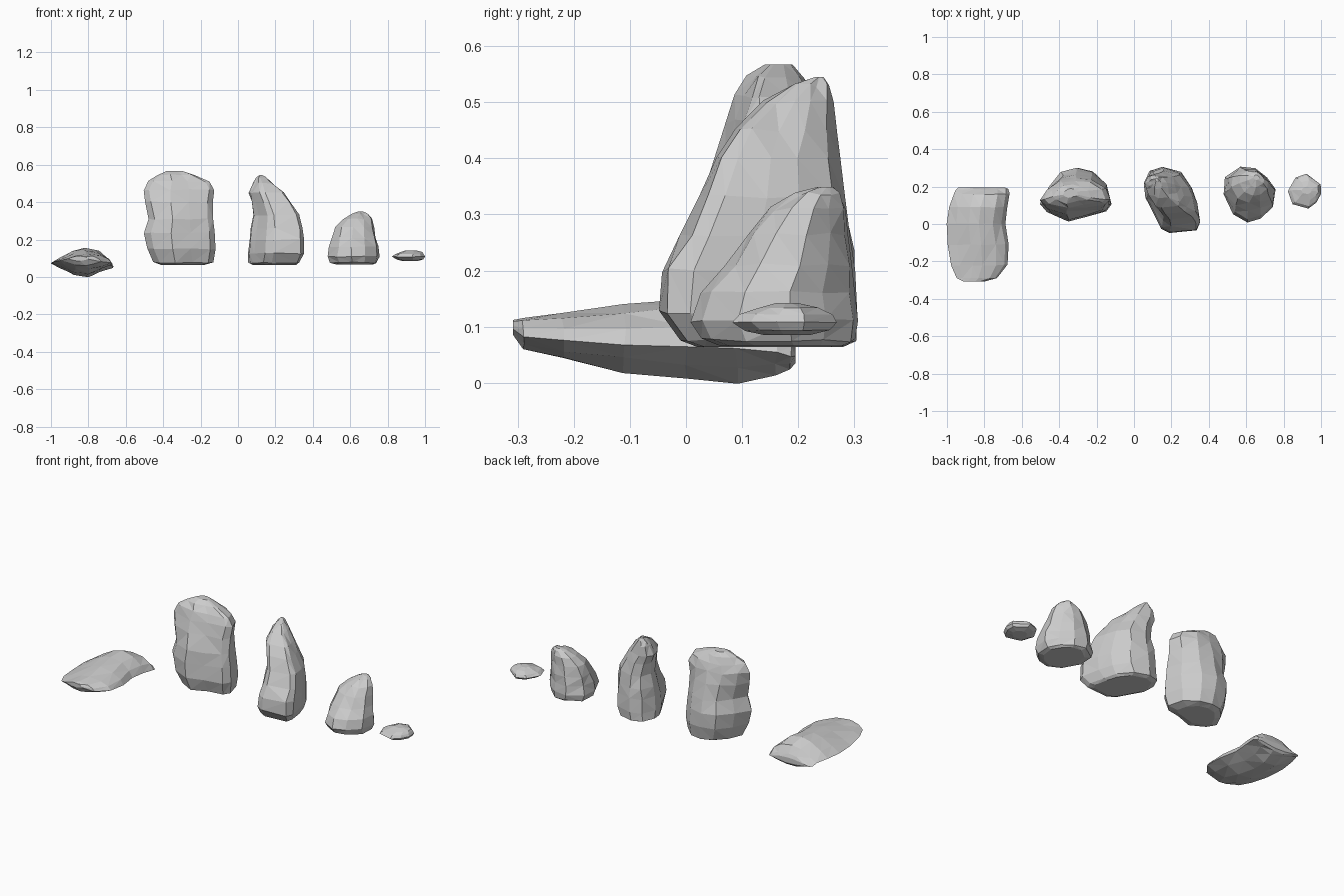
import bpy, bmesh, random

random.seed(4)


def rock(name, outline, rings, along="z", jitter=0.004):
    """Loft a faceted stone: the outline is fitted into each ring's box.
    ring = (position along axis, u min, u max, v min, v max)"""
    us, vs = [p[0] for p in outline], [p[1] for p in outline]
    u0, v0 = min(us), min(vs)
    unit = [((u - u0) / (max(us) - u0), (v - v0) / (max(vs) - v0)) for u, v in outline]
    bm = bmesh.new()
    loops = []
    for i, (h, a, b, c, d) in enumerate(rings):
        amount = jitter if 0 < i < len(rings) - 1 else 0
        loop = []
        for u, v in unit:
            x, y, z = a + u * (b - a), c + v * (d - c), h
            if along == "y":
                y, z = z, y
            j = [random.uniform(-amount, amount) for _ in range(3)]
            loop.append(bm.verts.new((x + j[0], y + j[1], z + j[2])))
        loops.append(loop)
    n = len(outline)
    for lo, hi in zip(loops, loops[1:]):
        for k in range(n):
            m = (k + 1) % n
            bm.faces.new((lo[k], lo[m], hi[m], hi[k]))
    bm.faces.new(loops[0][::-1])
    bm.faces.new(loops[-1])
    bmesh.ops.triangulate(bm, faces=bm.faces[:])
    bmesh.ops.recalc_face_normals(bm, faces=bm.faces[:])
    me = bpy.data.meshes.new(name)
    bm.to_mesh(me)
    bm.free()
    ob = bpy.data.objects.new(name, me)
    bpy.context.collection.objects.link(ob)
    return ob


# Flat slab lying on the ground, lofted front to back
rock("flat_stone",
     [(-1, .075), (-.95, .045), (-.88, .01), (-.8, .0), (-.73, .03), (-.67, .06),
      (-.69, .1), (-.74, .14), (-.82, .155), (-.88, .145), (-.95, .105)],
     [(-.308, -.91, -.80, .085, .112), (-.29, -.95, -.73, .062, .117),
      (-.22, -.975, -.675, .042, .125), (-.11, -.995, -.668, .02, .138),
      (0, -1, -.69, .006, .150), (.09, -.985, -.68, .0, .154),
      (.16, -.965, -.665, .014, .125), (.185, -.955, -.67, .024, .085),
      (.195, -.94, -.69, .035, .068)], along="y", jitter=.003)

# Tall broad stone
rock("broad_stone",
     [(-.51, .107), (-.475, .06), (-.365, .01), (-.26, .04), (-.15, .07), (-.123, .107),
      (-.15, .21), (-.225, .283), (-.31, .305), (-.395, .283), (-.465, .2)],
     [(.064, -.41, -.18, .08, .25), (.076, -.45, -.135, .04, .285),
      (.15, -.487, -.123, .012, .303), (.235, -.503, -.123, .012, .297),
      (.31, -.48, -.135, .022, .282), (.40, -.495, -.138, .047, .263),
      (.465, -.508, -.124, .07, .248), (.51, -.48, -.15, .085, .232),
      (.545, -.435, -.23, .11, .212), (.567, -.38, -.30, .14, .19)])

# Tall pointed stone leaning to its straight left side
rock("pointed_stone",
     [(.053, .214), (.06, .15), (.085, .1), (.145, -.016), (.19, -.043), (.337, -.025),
      (.355, .016), (.335, .12), (.31, .2), (.25, .283), (.15, .315), (.085, .294)],
     [(.064, .08, .31, .02, .28), (.075, .055, .33, -.01, .303),
      (.125, .053, .354, -.05, .308), (.20, .06, .354, -.045, .302),
      (.26, .07, .343, -.008, .295), (.33, .083, .325, .025, .283),
      (.40, .073, .285, .055, .272), (.45, .06, .245, .085, .268),
      (.50, .078, .19, .14, .264), (.53, .095, .15, .19, .255),
      (.545, .113, .13, .23, .245)])

# Medium rounded stone
rock("medium_stone",
     [(.48, .16), (.53, .053), (.604, .012), (.68, .035), (.743, .096), (.754, .187),
      (.71, .25), (.65, .3), (.57, .31), (.487, .25)],
     [(.066, .53, .72, .06, .285), (.076, .495, .743, .025, .305),
      (.11, .48, .754, .008, .308), (.16, .488, .748, .025, .302),
      (.21, .502, .738, .07, .296), (.265, .52, .727, .11, .292),
      (.31, .565, .714, .15, .285), (.337, .61, .695, .195, .275),
      (.349, .64, .67, .235, .262)])

# Small pebble
rock("pebble",
     [(.82, .18), (.845, .11), (.93, .087), (.975, .12), (.998, .165), (.997, .214),
      (.92, .27), (.86, .25)],
     [(.085, .88, .96, .14, .22), (.093, .85, .99, .105, .255),
      (.108, .823, 1.0, .083, .268), (.122, .84, .993, .095, .262),
      (.134, .87, .985, .13, .235), (.142, .895, .95, .16, .20)], jitter=.001)
